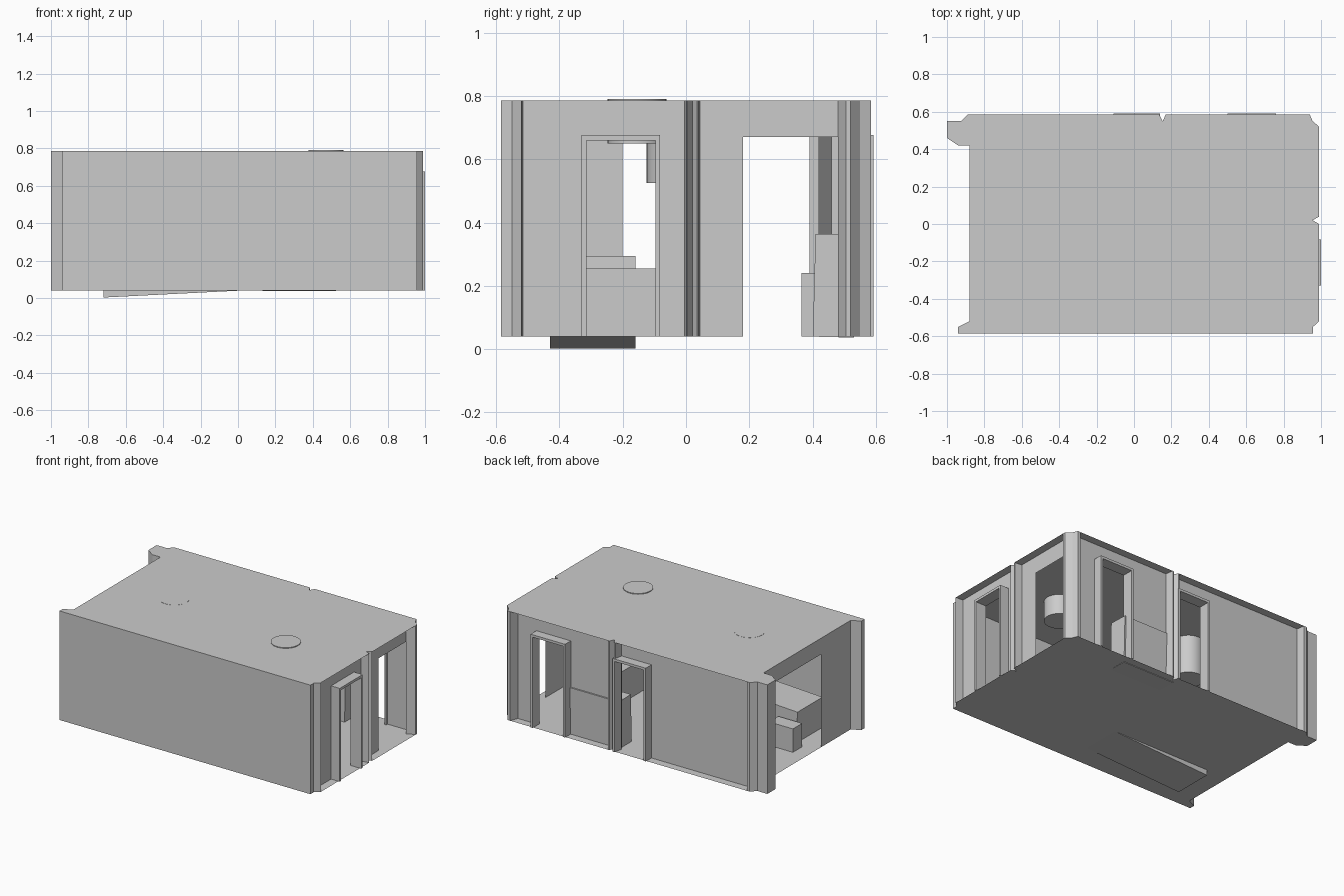
import bpy, bmesh, math

if "Cube" in bpy.data.objects:
    bpy.data.objects.remove(bpy.data.objects["Cube"])

FLOOR, TOP, HEAD = 0.04, 0.785, 0.675
BACK, RIGHT = 0.53, 0.935          # recessed wall planes


def make(name, verts, faces):
    me = bpy.data.meshes.new(name)
    me.from_pydata(verts, [], faces)
    ob = bpy.data.objects.new(name, me)
    bpy.context.collection.objects.link(ob)
    return ob


def wall(name, path, z0=FLOOR, z1=TOP):
    """Thin vertical sheet following a plan path."""
    n = len(path)
    v = [(x, y, z0) for x, y in path] + [(x, y, z1) for x, y in path]
    return make(name, v, [(i, i + 1, n + i + 1, n + i) for i in range(n - 1)])


def box(name, x0, x1, y0, y1, z0, z1, rot=(0, 0, 0)):
    bm = bmesh.new()
    bmesh.ops.create_cube(bm, size=1)
    bmesh.ops.scale(bm, verts=bm.verts, vec=(x1 - x0, y1 - y0, z1 - z0))
    me = bpy.data.meshes.new(name)
    bm.to_mesh(me)
    bm.free()
    ob = bpy.data.objects.new(name, me)
    ob.location = ((x0 + x1) / 2, (y0 + y1) / 2, (z0 + z1) / 2)
    ob.rotation_euler = rot
    bpy.context.collection.objects.link(ob)
    return ob


def lamp(name, x, y, r, z0, z1):
    bpy.ops.mesh.primitive_cylinder_add(vertices=32, radius=r, depth=z1 - z0,
                                        location=(x, y, (z0 + z1) / 2))
    bpy.context.object.name = name
    bpy.ops.object.shade_smooth_by_angle()


# Floor and ceiling sheets share one notched outline
outline = [(-0.94, -0.585), (0.957, -0.585), (0.957, -0.55), (0.99, -0.52),
           (0.99, 0.0), (0.955, 0.02), (0.99, 0.04), (0.99, 0.52), (0.955, 0.55),
           (0.94, 0.585), (0.17, 0.585), (0.153, 0.55), (0.135, 0.585),
           (-0.89, 0.585), (-0.925, 0.55), (-1, 0.55), (-1, 0.46),
           (-0.94, 0.42), (-0.88, 0.42), (-0.88, -0.52), (-0.94, -0.55)]
ids = list(range(len(outline)))
make("floor", [(x, y, FLOOR) for x, y in outline], [ids[::-1]])
make("ceiling", [(x, y, TOP) for x, y in outline], [ids])

# Front wall and its end posts
wall("front_wall", [(-0.88, -0.52), (-0.94, -0.55), (-0.94, -0.585), (0.957, -0.585),
                    (0.957, -0.55), (0.99, -0.52), (RIGHT, -0.515)])

# Left wall with a wide opening
wall("left_wall", [(-0.88, -0.52), (-0.88, -0.2)])
wall("left_header", [(-0.88, -0.2), (-0.88, 0.39)], HEAD)
wall("left_back_post", [(-0.88, 0.39), (-0.88, 0.42), (-0.94, 0.42), (-1, 0.46), (-1, 0.55),
                        (-0.925, 0.55), (-0.89, 0.585), (-0.87, 0.585), (-0.86, BACK)])

# Back wall, doorways and corner post
wall("back_wall_left", [(-0.86, BACK), (-0.11, BACK)])
wall("back_wall_middle", [(0.14, BACK), (0.5, BACK)])
wall("back_wall_right", [(0.76, BACK), (0.9, BACK)])
wall("back_corner_post", [(0.9, BACK), (0.92, 0.585), (0.94, 0.585), (0.955, 0.55),
                          (0.99, 0.52), (0.99, 0.505), (RIGHT, 0.48)])
wall("back_pillar", [(0.115, BACK), (0.125, 0.585), (0.135, 0.585), (0.153, 0.55),
                     (0.17, 0.585), (0.18, 0.585), (0.19, BACK)])
for i, (a, b) in enumerate([(-0.11, 0.14), (0.5, 0.76)]):
    wall("back_header_%d" % i, [(a, BACK), (b, BACK)], HEAD)

# Right wall, doorways and pillar
wall("right_wall_front", [(RIGHT, -0.515), (RIGHT, -0.33)])
wall("right_wall_middle", [(RIGHT, -0.082), (RIGHT, 0.18)])
wall("right_pillar", [(RIGHT, -0.005), (0.985, 0.0), (0.99, 0.003), (0.955, 0.02),
                      (0.99, 0.035), (0.985, 0.04), (RIGHT, 0.045)])
for i, (a, b) in enumerate([(-0.33, -0.082), (0.18, 0.48)]):
    wall("right_header_%d" % i, [(RIGHT, a), (RIGHT, b)], HEAD - 0.005)


# Door frames, three boards each
def frame(name, a, b, d0, d1, side):
    w = 0.015
    for part, p, q, z0, z1 in (("jamb_a", a, a + w, FLOOR, HEAD),
                               ("jamb_b", b - w, b, FLOOR, HEAD),
                               ("head", a, b, HEAD - w, HEAD + 0.002)):
        if side:
            box(name + "_" + part, d0, d1, p, q, z0, z1)
        else:
            box(name + "_" + part, p, q, d0, d1, z0, z1)


frame("back_door_left", -0.11, 0.14, 0.515, 0.592, False)
frame("back_door_right", 0.5, 0.76, 0.515, 0.592, False)
frame("right_door", -0.33, -0.082, 0.92, 1.0, True)

# Ceiling lamps
lamp("lamp_right", 0.47, -0.155, 0.093, 0.65, 0.79)
lamp("lamp_left", -0.46, -0.03, 0.095, 0.525, 0.786)

# Furniture blocks, some slightly tilted
box("couch", -0.725, 0.05, -0.43, -0.16, 0.022, 0.275, (0, -math.radians(2.9), 0))
box("low_table", -0.78, -0.6, -0.14, -0.04, FLOOR, 0.2)
box("side_cabinet", 0.5, 0.72, -0.36, -0.02, FLOOR, 0.255)
box("back_counter", 0.13, 0.525, 0.405, 0.535, 0.038, 0.363, (-math.radians(1.5), 0, 0))
box("counter_step", 0.2, 0.45, 0.365, 0.41, FLOOR, 0.24)
